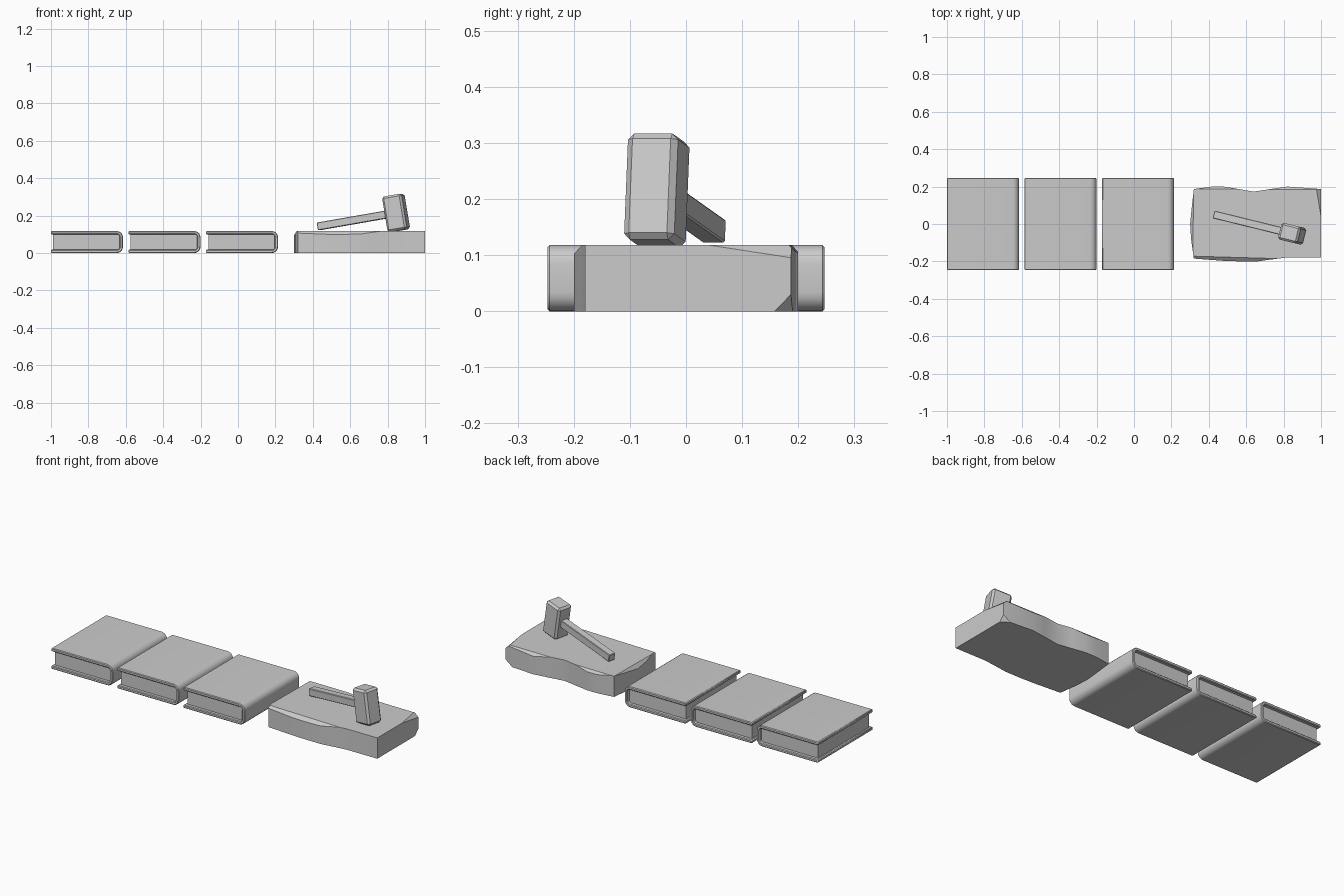
import bpy, bmesh, math
from mathutils import Vector, Matrix

if "Cube" in bpy.data.objects:
    bpy.data.objects.remove(bpy.data.objects["Cube"])


def finish(bm, name, bevel=0.0, smooth=None):
    bmesh.ops.recalc_face_normals(bm, faces=bm.faces[:])
    me = bpy.data.meshes.new(name)
    bm.to_mesh(me)
    bm.free()
    ob = bpy.data.objects.new(name, me)
    bpy.context.collection.objects.link(ob)
    if bevel:
        m = ob.modifiers.new("Bevel", "BEVEL")
        m.width, m.segments, m.limit_method = bevel, 1, "ANGLE"
    if smooth:
        bpy.ops.object.select_all(action="DESELECT")
        ob.select_set(True)
        bpy.context.view_layer.objects.active = ob
        bpy.ops.object.shade_smooth_by_angle(angle=math.radians(smooth))
    return ob


def prism(points, vec):
    """Closed profile extruded along vec."""
    bm = bmesh.new()
    f = bm.faces.new([bm.verts.new(p) for p in points])
    r = bmesh.ops.extrude_face_region(bm, geom=[f])
    bmesh.ops.translate(bm, vec=vec, verts=[v for v in r["geom"] if isinstance(v, bmesh.types.BMVert)])
    return bm


def box(size, center):
    bm = bmesh.new()
    bmesh.ops.create_cube(bm, size=1)
    bmesh.ops.scale(bm, vec=size, verts=bm.verts[:])
    bmesh.ops.translate(bm, vec=center, verts=bm.verts[:])
    return bm


# Books: C-shaped cover with rounded spine, recessed page block
W, H, D, T = 0.385, 0.118, 0.247, 0.018


def spine(r, inset):
    """Rounded spine curve from bottom to top."""
    x, lo, hi = W - inset, inset, H - inset
    pts = []
    for zc, a0 in ((lo + r, -90), (hi - r, 0)):
        for i in range(6):
            a = math.radians(a0 + i * 18)
            pts.append((x - r + r * math.cos(a), zc + r * math.sin(a)))
    return pts


for n in range(3):
    x0 = -1 + n * 0.4145
    prof = [(0, 0)] + spine(0.034, 0) + [(0, H), (0, H - T)] + spine(0.014, T)[::-1] + [(0, T)]
    bm = prism([(x0 + x, -D, z) for x, z in prof], (0, 2 * D, 0))
    finish(bm, f"book_cover_{n + 1}", 0.004, 30)
    length = W - 0.012 - T
    finish(box((length, 2 * D - 0.04, H - 2 * T + 0.004), (x0 + 0.012 + length / 2, 0, H / 2)),
           f"book_pages_{n + 1}")

# Stone slab with chipped edges
outline = [(0.30, 0.0), (0.305, -0.08), (0.32, -0.185), (0.48, -0.197), (0.57, -0.2), (0.66, -0.2),
           (0.73, -0.19), (0.81, -0.18), (1.0, -0.18), (1.0, 0.187), (0.82, 0.2), (0.73, 0.187),
           (0.64, 0.173), (0.56, 0.187), (0.48, 0.2), (0.417, 0.2), (0.32, 0.187), (0.31, 0.1)]
bm = prism([(x, y, 0) for x, y in outline], (0, 0, H))
chips = [((0.32, -0.172, H), (0.70, -0.183, H), (0.5, -0.198, 0.1)),
         ((1.0, 0.04, H), (0.975, 0.19, H), (1.0, 0.19, 0.095)),
         ((0.315, -0.1, H), (0.318, 0.1, H), (0.302, 0, 0.098)),
         ((0.4, 0.188, H), (1.0, 0.183, H), (0.7, 0.203, 0.1)),
         ((1.0, 0.158, 0), (1.0, 0.187, 0.03), (0.95, 0.195, 0))]
mid = Vector((0.65, 0, 0.06))
for a, b, c in chips:
    a, b, c = Vector(a), Vector(b), Vector(c)
    nrm = (b - a).cross(c - a).normalized()
    if nrm.dot(mid - a) > 0:
        nrm = -nrm
    bmesh.ops.bisect_plane(bm, geom=bm.verts[:] + bm.edges[:] + bm.faces[:], dist=1e-5,
                           plane_co=a, plane_no=nrm, clear_outer=True)
    bmesh.ops.holes_fill(bm, edges=[e for e in bm.edges if e.is_boundary])
finish(bm, "stone_slab", 0, 25)

# Hammer leaning on the slab
pose = (Matrix.Translation((0.845, -0.052, 0.215)) @ Matrix.Rotation(math.radians(-13.8), 4, "Z")
        @ Matrix.Rotation(math.radians(-9.6), 4, "Y"))
head = finish(box((0.108, 0.092, 0.192), (0, 0, 0)), "hammer_head", 0.011)
handle = finish(box((0.43, 0.042, 0.042), (-0.22, 0, 0)), "hammer_handle", 0.003)
for ob in (head, handle):
    ob.matrix_world = pose
